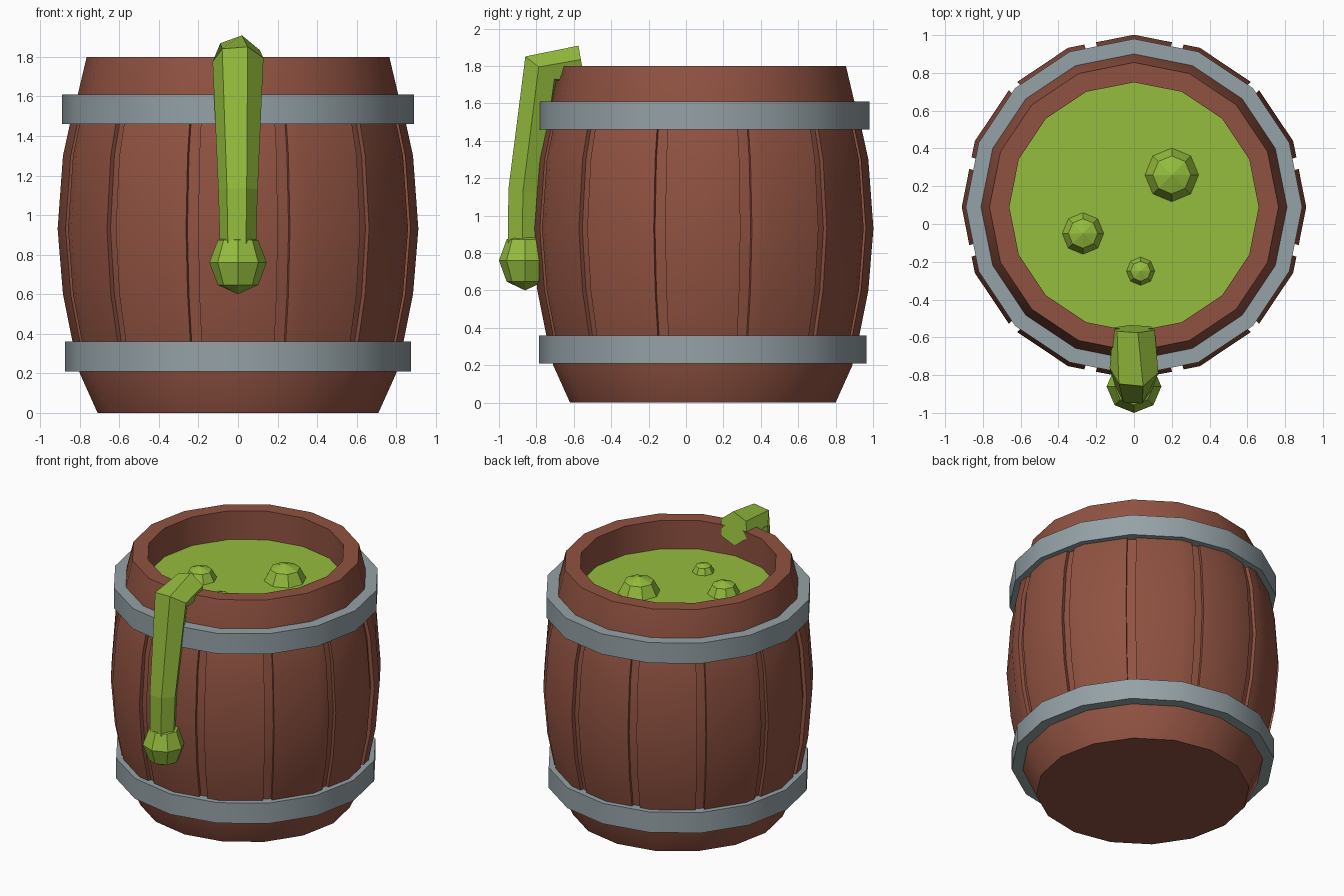
import bpy, bmesh, math
from mathutils import Vector

if "Cube" in bpy.data.objects:
    bpy.data.objects.remove(bpy.data.objects["Cube"])

CY = 0.09                 # barrel axis lies slightly behind the origin
SIDES = 16
STEP = 2 * math.pi / SIDES


def material(name, rgb):
    m = bpy.data.materials.new(name)
    m.diffuse_color = (*rgb, 1)
    m.use_nodes = True
    m.node_tree.nodes["Principled BSDF"].inputs["Base Color"].default_value = m.diffuse_color
    return m


WOOD = material("brown wood", (0.28, 0.085, 0.053))
METAL = material("grey metal", (0.30, 0.36, 0.385))
SLIME = material("green slime", (0.30, 0.51, 0.047))


def finish(name, bm, mat, smooth=True):
    bmesh.ops.recalc_face_normals(bm, faces=bm.faces)
    me = bpy.data.meshes.new(name)
    bm.to_mesh(me)
    bm.free()
    me.materials.append(mat)
    if smooth:
        me.shade_smooth()
        me.set_sharp_from_angle(angle=math.radians(30))
    ob = bpy.data.objects.new(name, me)
    bpy.context.collection.objects.link(ob)
    return ob


def bridge(bm, a, b):
    n = len(a)
    for i in range(n):
        bm.faces.new((a[i], a[(i + 1) % n], b[(i + 1) % n], b[i]))


def lathe(name, profile, mat, closed=False):
    """16-sided turned shape; open profiles get capped at both ends."""
    bm = bmesh.new()
    rings = [[bm.verts.new((r * math.cos(i * STEP), CY + r * math.sin(i * STEP), z))
              for i in range(SIDES)] for r, z in profile]
    for a, b in zip(rings, rings[1:]):
        bridge(bm, a, b)
    if closed:
        bridge(bm, rings[-1], rings[0])
    else:
        bm.faces.new(rings[0])
        bm.faces.new(rings[-1])
    return finish(name, bm, mat)


# Barrel body: bottom, bulging wall, flat rim and inner wall
lathe("barrel_body", [(0.71, 0), (0.80, 0.2), (0.812, 0.36), (0.86, 0.6), (0.887, 0.93),
                      (0.86, 1.3), (0.825, 1.46), (0.81, 1.61), (0.765, 1.8),
                      (0.66, 1.8), (0.66, 1.5)], WOOD)

# Metal hoops
for name, r, z0, z1 in (("lower_hoop", 0.875, 0.21, 0.36), ("upper_hoop", 0.89, 1.46, 1.61)):
    lathe(name, [(0.78, z0), (r, z0), (r, z1), (0.78, z1)], METAL, closed=True)

# Twelve raised staves following the 16-sided wall, with grooves between
STAVE = [(0.815, 0.28), (0.837, 0.36), (0.885, 0.6), (0.912, 0.93),
         (0.885, 1.3), (0.85, 1.46), (0.83, 1.53)]


def wall_point(r, a, z):
    d = r * math.cos(STEP / 2) / math.cos(a % STEP - STEP / 2)
    return (d * math.cos(a), CY + d * math.sin(a), z)


for k in range(12):
    c, half = math.radians(30 * k), math.radians(13)
    corners = [i * STEP for i in range(-2, 20) if abs(i * STEP - c) < half - 0.01]
    angles = [c - half] + corners + [c + half]
    bm = bmesh.new()
    rings = []
    for r, z in STAVE:
        pts = [wall_point(r, a, z) for a in angles]
        pts += [wall_point(r - 0.04, a, z) for a in reversed(angles)]
        rings.append([bm.verts.new(p) for p in pts])
    for a, b in zip(rings, rings[1:]):
        bridge(bm, a, b)
    bm.faces.new(rings[0])
    bm.faces.new(rings[-1])
    finish(f"stave_{k + 1}", bm, WOOD)

# Slime surface
LEVEL = 1.59
lathe("slime_surface", [(0.66, LEVEL - 0.03), (0.66, LEVEL)], SLIME)


# Bubbles and the drop at the end of the drip
def blob(name, loc, scale):
    bm = bmesh.new()
    bmesh.ops.create_uvsphere(bm, u_segments=8, v_segments=4, radius=1)
    for v in bm.verts:
        v.co = Vector(loc) + Vector([a * b for a, b in zip(v.co, scale)])
    finish(name, bm, SLIME, smooth=False)


for i, (x, y, r) in enumerate([(0.2, 0.26, 0.142), (-0.27, -0.05, 0.11), (0.035, -0.25, 0.075)]):
    blob(f"bubble_{i + 1}", (x, y, LEVEL), (r, r, r * 0.8))
blob("drip_drop", (0, -0.86, 0.76), (0.145, 0.14, 0.16))

# Drip: six-sided tapering tube over the rim (y, z, half width, half depth, tilt, roll)
bm = bmesh.new()
rings = []
for y, z, w, d, tilt, roll in [(-0.555, 1.795, 0.117, 0.117, 80, 20),
                               (-0.775, 1.785, 0.13, 0.115, 38, 8),
                               (-0.865, 1.13, 0.10, 0.095, 4, 4),
                               (-0.87, 0.80, 0.09, 0.09, 0, 4)]:
    t = math.radians(tilt)
    out = Vector((0, -math.cos(t), math.sin(t)))
    ring = []
    for i in range(6):
        a = math.radians(60 * i + roll)
        ring.append(bm.verts.new(Vector((w * math.cos(a), y, z)) + out * d * math.sin(a)))
    rings.append(ring)
for a, b in zip(rings, rings[1:]):
    bridge(bm, a, b)
bm.faces.new(rings[0])
bm.faces.new(rings[-1])
finish("slime_drip", bm, SLIME, smooth=False)
